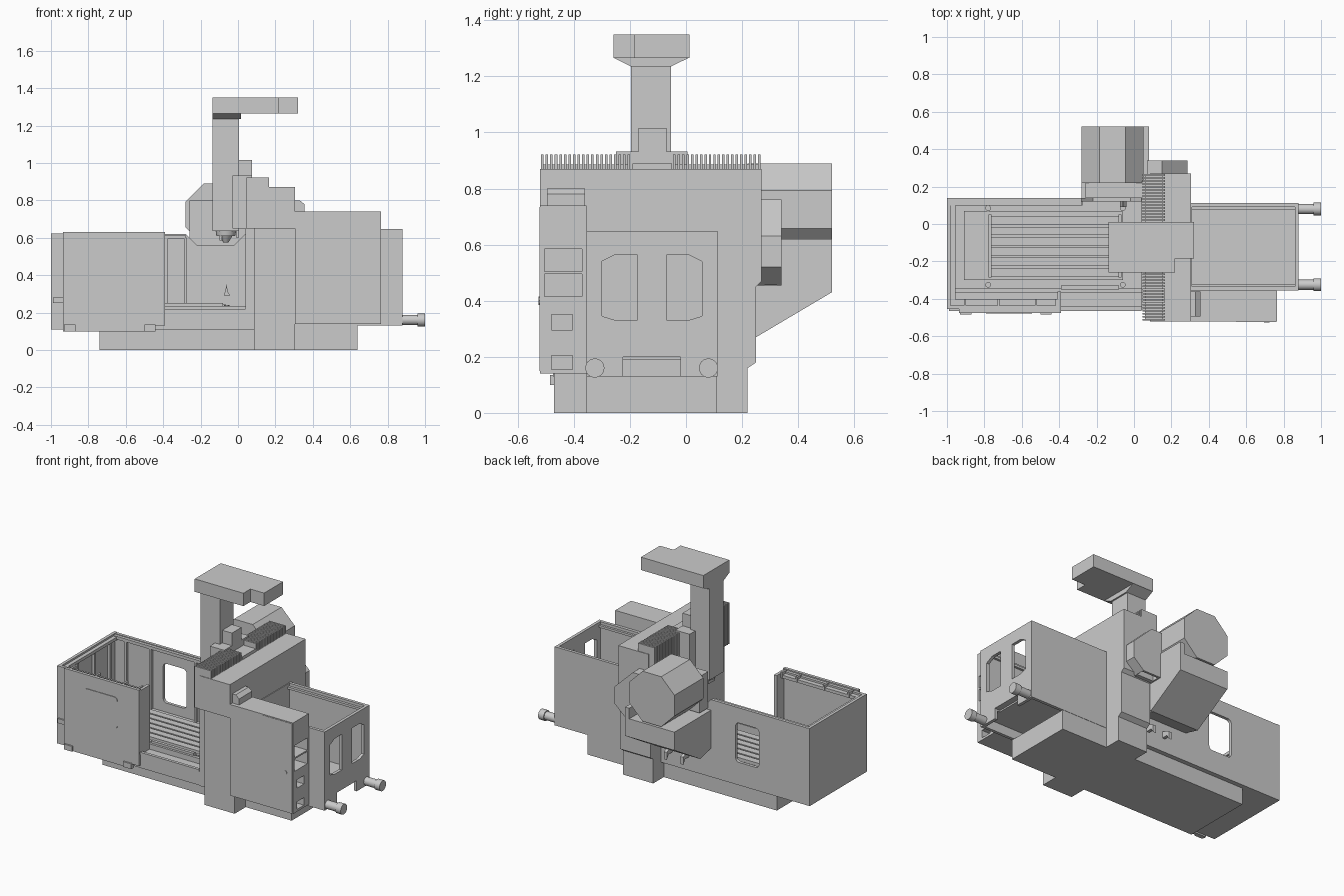
import bpy, bmesh, math
from mathutils import Matrix, Vector

if "Cube" in bpy.data.objects:
    bpy.data.objects.remove(bpy.data.objects["Cube"])

def finish(name, bm):
    bmesh.ops.recalc_face_normals(bm, faces=bm.faces)
    me = bpy.data.meshes.new(name)
    bm.to_mesh(me)
    bm.free()
    ob = bpy.data.objects.new(name, me)
    bpy.context.collection.objects.link(ob)
    return ob

def add_box(bm, x0, x1, y0, y1, z0, z1):
    m = Matrix.Translation(((x0 + x1) / 2, (y0 + y1) / 2, (z0 + z1) / 2))
    m = m @ Matrix.Diagonal((x1 - x0, y1 - y0, z1 - z0, 1))
    bmesh.ops.create_cube(bm, size=1, matrix=m)

def boxes(name, *dims):
    bm = bmesh.new()
    for d in dims:
        add_box(bm, *d)
    return finish(name, bm)

def prism(name, pts, axis, a, b):
    """Extrude a profile along an axis: x takes (y,z), y takes (x,z), z takes (x,y)."""
    i = 'xyz'.index(axis)
    def place(p, v):
        q = list(p)
        q.insert(i, v)
        return q
    bm = bmesh.new()
    f = bm.faces.new([bm.verts.new(place(p, a)) for p in pts])
    new = bmesh.ops.extrude_face_region(bm, geom=[f])['geom']
    d = Vector(place((0, 0), b - a))
    bmesh.ops.translate(bm, vec=d, verts=[v for v in new if isinstance(v, bmesh.types.BMVert)])
    return finish(name, bm)

def cyl(name, loc, r1, r2, depth, axis='z', n=24):
    rot = {'x': Matrix.Rotation(math.pi / 2, 4, 'Y'), 'y': Matrix.Rotation(math.pi / 2, 4, 'X'), 'z': Matrix()}[axis]
    bm = bmesh.new()
    bmesh.ops.create_cone(bm, cap_ends=True, segments=n, radius1=r1, radius2=r2, depth=depth,
                          matrix=Matrix.Translation(loc) @ rot)
    ob = finish(name, bm)
    bpy.ops.object.select_all(action='DESELECT')
    ob.select_set(True)
    bpy.context.view_layer.objects.active = ob
    bpy.ops.object.shade_smooth_by_angle()
    return ob

def round_rect(x0, x1, z0, z1, r, n=4):
    pts = []
    for cx, cz, a in ((x1 - r, z1 - r, 0), (x0 + r, z1 - r, 1), (x0 + r, z0 + r, 2), (x1 - r, z0 + r, 3)):
        for k in range(n + 1):
            t = (a + k / n) * math.pi / 2
            pts.append((cx + r * math.cos(t), cz + r * math.sin(t)))
    return pts

def cut(ob, *cutters):
    for c in cutters:
        c.hide_render = True
        m = ob.modifiers.new('cut', 'BOOLEAN')
        m.operation, m.solver, m.object = 'DIFFERENCE', 'EXACT', c
        bpy.context.view_layer.objects.active = ob
        bpy.ops.object.modifier_apply(modifier=m.name)
        bpy.data.objects.remove(c)

# Base and column
boxes('machine_base', (-.74, .64, -.355, .11, 0, .13))
prism('column', [(-.47, 0), (.22, 0), (.22, .16), (.25, .18), (.25, .45), (.27, .47), (.27, .65), (-.47, .65)], 'x', .085, .305)
boxes('cross_beam', (.085, .305, -.52, .27, .65, .87))
boxes('door_jamb', (.04, .085, -.46, .14, .11, .65))

# Pleated way covers on the beam
for side, y0, y1 in (('front', -.52, -.195), ('back', -.05, .27)):
    n = 20
    p = (y1 - y0) / n
    boxes(side + '_bellows', (.06, .155, y0 + .004, y1 - .004, .66, .885),
          *[(.045, .165, y0 + p * (k + .2), y0 + p * (k + .75), .65, .922) for k in range(n)])

# Saddle, ram and cable cap
boxes('saddle', (-.03, .075, -.25, .005, .65, .932), (.07, .165, -.19, -.05, .65, .89))
boxes('ram', (-.135, .005, -.196, -.054, .635, 1.24))
boxes('ram_drive', (0, .075, -.17, -.07, .92, 1.015))
prism('cap_taper', [(-.196, 1.235), (-.054, 1.235), (.01, 1.266), (-.258, 1.266)], 'x', -.135, .015)
prism('cap', [(-.135, -.258), (.22, -.258), (.22, -.185), (.32, -.185), (.32, .012), (-.135, .012)], 'z', 1.265, 1.35)
cyl('spindle_collar', (-.065, -.125, .625), .05, .055, .03)
cyl('spindle_nose', (-.065, -.125, .595), .014, .038, .04)
boxes('spindle_fork', (-.1, -.085, -.16, -.09, .585, .64), (-.01, .005, -.16, -.09, .6, .64))

# Left enclosure: floor, sills and walls
boxes('left_floor', (-1, .085, -.455, .14, .11, .2))
boxes('front_sill', (-.45, .05, -.46, -.44, .125, .215), (-1, .05, -.365, -.345, .2, .235),
      (-.39, -.08, -.35, -.33, .2, .25))
boxes('front_sill_strip', (-.42, .04, -.465, -.455, .205, .218))
back = prism('left_back_wall', [(-1, .11), (.085, .11), (.085, .62), (.04, .62), (-.02, .56), (-.22, .56), (-.28, .62), (-1, .62)], 'y', .12, .14)
cut(back, prism('window_cutter', round_rect(-.63, -.46, .26, .52, .025), 'y', 0, .3))
boxes('left_end_wall', (-1, -.98, -.45, .14, .11, .622))
boxes('left_front_wall', (-1, -.4, -.455, -.435, .11, .622))
boxes('front_wall_post', (-.41, -.39, -.455, -.36, .2, .622))
boxes('top_rails', (-1, -.28, .1, .125, .595, .615), (-.985, -.955, -.44, .13, .59, .61), (-.985, -.4, -.44, -.405, .59, .61))
boxes('wall_ribs', *[(x, x + .015, .1, .122, .2, .6) for x in (-.9, -.72, -.39, -.29)],
      *[(-.982, -.962, y, y + .015, .2, .6) for y in (-.3, -.12, .04)])
boxes('door_guides', *[(x, x + .012, -.45, -.40, .595, .628) for x in (-.91, -.73, -.53, -.42)])

# Sliding door with its pane and bumpers
door = boxes('sliding_door', (-.935, -.39, -.475, -.455, .13, .63), (-.935, -.44, -.475, -.455, .1, .13))
prism('door_window', round_rect(-.79, -.545, .33, .54, .025), 'y', -.479, -.474)
boxes('door_bumpers', (-.93, -.87, -.485, -.47, .1, .135), (-.5, -.44, -.485, -.47, .1, .135))
boxes('door_track', (-.99, -.92, -.465, -.45, .25, .28))

# Work table with stepped slats
boxes('table_frame', (-.91, -.06, -.30, .07, .2, .215))
bm = bmesh.new()
for k in range(6):
    y = -.28 + .055 * k
    add_box(bm, -.765, -.07, y, y + .045, .21, .235)
for x in (-.77, -.075):
    add_box(bm, x - .008, x + .008, -.285, .05, .21, .245)
finish('table_slats', bm)
for x in (-.78, -.06):
    for y in (-.325, .085):
        cyl('corner_bolt', (x, y, .215), .015, .015, .05, n=12)
prism('probe_stand', [(-.075, .29), (-.04, .29), (-.055, .31), (-.06, .35)], 'y', .09, .12)

# Tool magazine drum and its chute
R = .165 / math.cos(math.pi / 8)
octagon = [(-.115 + R * math.cos((k + .5) * math.pi / 4), .725 + R * math.sin((k + .5) * math.pi / 4)) for k in range(8)]
prism('magazine_drum', octagon, 'y', .22, .52)
prism('magazine_chute', [(.14, .55), (.14, .3), (.25, .27), (.52, .43), (.52, .55)], 'x', -.28, .06)
prism('chute_side_plate', [(.2, .62), (.2, .3), (.25, .27), (.52, .43), (.52, .62)], 'x', .05, .08)
boxes('magazine_mount', (-.26, .085, .14, .23, .56, .8))

# Tool change hood behind the column
hood = prism('tool_hood', [(.07, .76), (.15, .76), (.285, .63), (.285, .52), (.21, .455), (.07, .455)], 'y', .24, .34)
cut(hood, prism('hood_cutter', [(.09, .6), (.262, .6), (.262, .53), (.2, .44), (.09, .44)], 'y', .28, .325))
for x in (-.12, .0):
    prism('chute_hook', [(.13, .25), (.2, .22), (.2, .17), (.18, .2), (.13, .2)], 'x', x, x + .02)

# Right enclosure, open at the top
shell = boxes('right_enclosure', (.3, .88, -.355, .112, .13, .648))
cut(shell, boxes('inner_cutter', (.31, .86, -.335, .092, .21, .8)),
    boxes('under_cutter', (.31, .86, -.335, .092, .1, .19)),
    boxes('slot_cutter', (.84, .9, -.225, -.02, .1, .2)))
half = [(-.175, .33), (-.175, .565), (-.25, .565), (-.30, .54), (-.30, .345), (-.25, .33)]
cut(shell, prism('pane_cutter', half, 'x', .8, .95),
    prism('pane_cutter', [(-.243 - y, z) for y, z in half], 'x', .8, .95))
boxes('right_top_rail', (.31, .87, .075, .1, .615, .63), (.31, .87, -.345, -.32, .615, .63))

# Conveyor drives
for y in (-.325, .08):
    cyl('conveyor_tube', (.92, y, .16), .027, .027, .12, 'x')
    cyl('conveyor_flange', (.98, y, .16), .034, .034, .04, 'x')

# Electrical cabinet, duct and handle
cab = boxes('electrical_cabinet', (.305, .765, -.52, -.355, .14, .74))
cut(cab, boxes('cutter', (.66, .9, -.505, -.37, .505, .585)), boxes('cutter', (.66, .9, -.505, -.37, .415, .495)),
    boxes('cutter', (.7, .9, -.48, -.405, .295, .35)), boxes('cutter', (.7, .9, -.48, -.405, .155, .205)))
boxes('cabinet_door', (.545, .76, -.523, -.515, .15, .735))
prism('cable_duct', [(.3, .8), (.33, .8), (.355, .78), (.355, .73), (.3, .73)], 'y', -.495, -.36)
cyl('cabinet_handle', (.71, -.522, .4), .015, .015, .008, 'y', 8)
